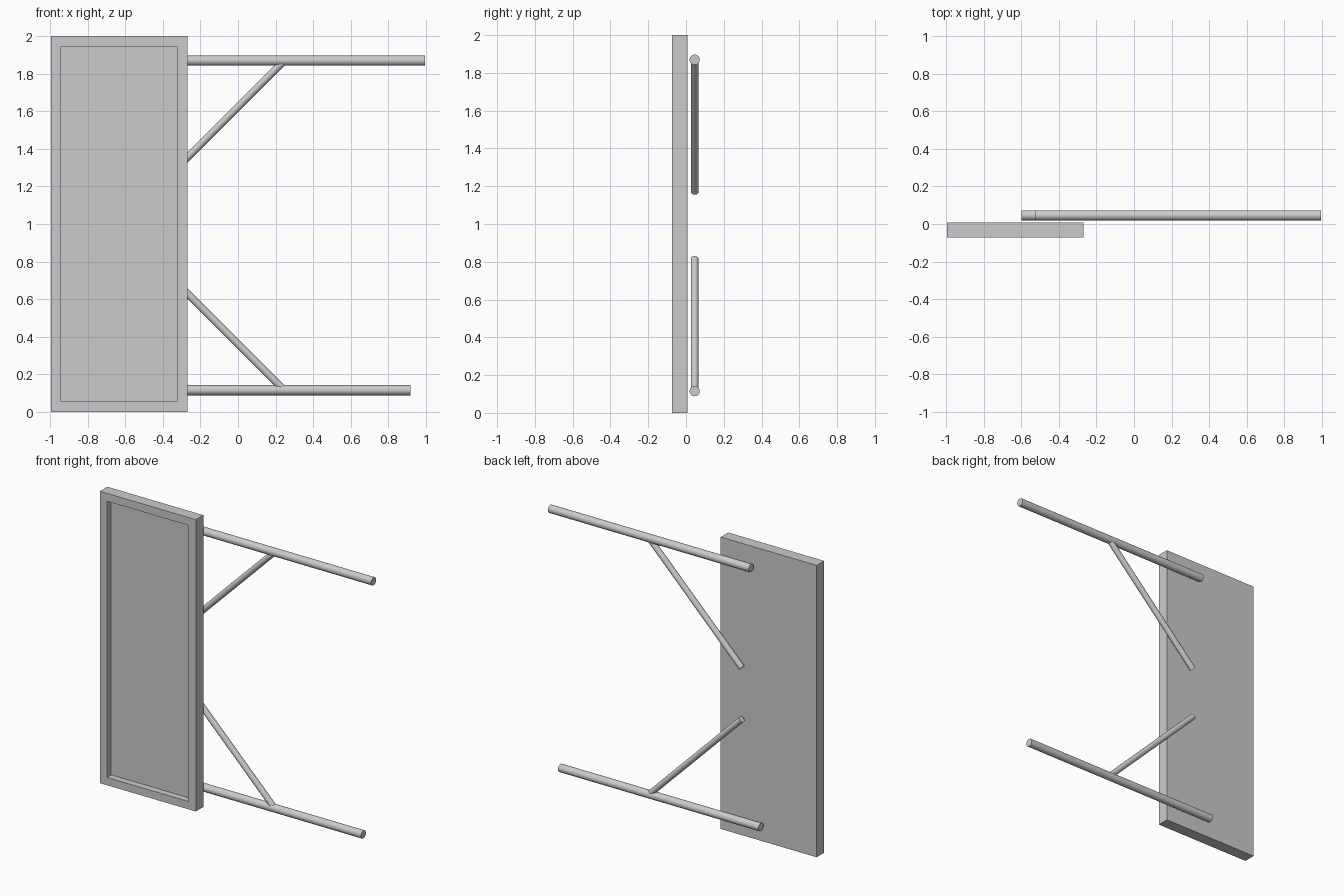
import bpy, bmesh, math
from mathutils import Vector

if "Cube" in bpy.data.objects:
    bpy.data.objects.remove(bpy.data.objects["Cube"])


def tube(name, a, b, radius):
    """Smooth capped cylinder between two points."""
    a, b = Vector(a), Vector(b)
    bpy.ops.mesh.primitive_cylinder_add(vertices=32, radius=radius, depth=(b - a).length,
                                        location=(a + b) / 2)
    ob = bpy.context.object
    ob.name = name
    ob.rotation_euler = (b - a).to_track_quat('Z', 'Y').to_euler()
    bpy.ops.object.shade_smooth_by_angle(angle=math.radians(35))
    return ob


# Panel: a box whose front face is inset to a rim and sunk into a tray
X0, X1, Y0, Y1, HEIGHT = -0.996, -0.269, -0.073, 0.008, 2.0
RIM, DEPTH = 0.054, 0.045
bm = bmesh.new()
bmesh.ops.create_cube(bm, size=1)
bmesh.ops.scale(bm, vec=(X1 - X0, Y1 - Y0, HEIGHT), verts=bm.verts)
bmesh.ops.translate(bm, vec=((X0 + X1) / 2, (Y0 + Y1) / 2, HEIGHT / 2), verts=bm.verts)
bm.normal_update()
front = min(bm.faces, key=lambda f: f.calc_center_median().y)
bmesh.ops.inset_region(bm, faces=[front], thickness=RIM, use_even_offset=True)
floor = bmesh.ops.extrude_discrete_faces(bm, faces=[front])['faces'][0]
bmesh.ops.translate(bm, vec=(0, DEPTH, 0), verts=floor.verts)
bmesh.ops.recalc_face_normals(bm, faces=bm.faces)
mesh = bpy.data.meshes.new("panel")
bm.to_mesh(mesh)
bm.free()
bpy.context.collection.objects.link(bpy.data.objects.new("panel", mesh))

# Rails behind the panel, each with a 45 degree brace running back to the panel
Y = 0.046
for side, z, start, end, toward in (("upper", 1.87, -0.525, 0.996, -1),
                                    ("lower", 0.115, -0.60, 0.919, 1)):
    tube(side + "_rail", (start, Y, z), (end, Y, z), 0.027)
    tube(side + "_brace", (0.246, Y, z), (0.246 - 0.701, Y, z + toward * 0.701), 0.02)
